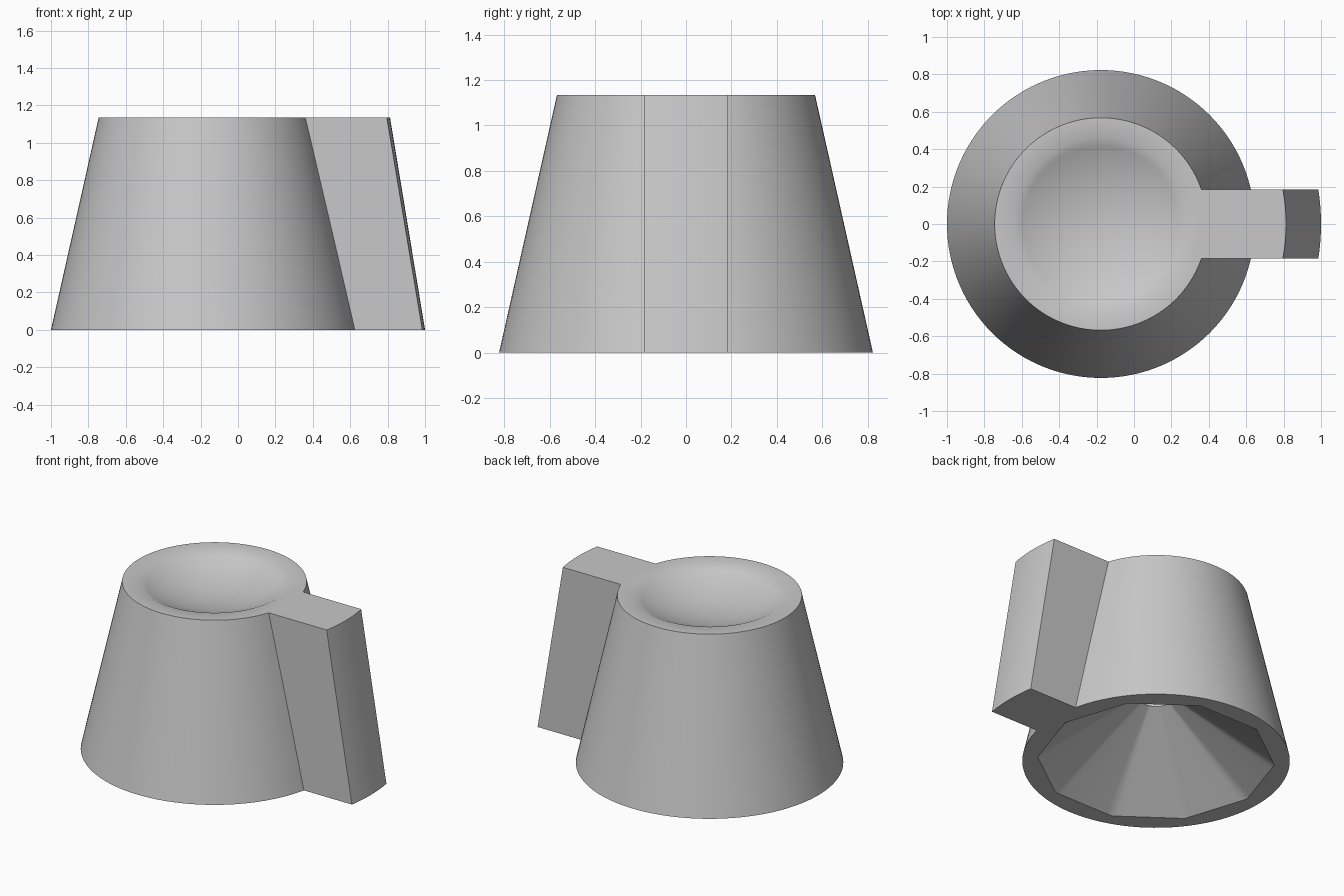
import bpy, bmesh, math

cube = bpy.data.objects.get("Cube")
if cube:
    bpy.data.objects.remove(cube, do_unlink=True)

H, CX, SEG = 1.135, -0.177, 120

grey = bpy.data.materials.new("light_grey")
grey.use_nodes = True
colour = (0.58, 0.58, 0.58, 1)
grey.diffuse_color = colour
grey.node_tree.nodes["Principled BSDF"].inputs["Base Color"].default_value = colour


def make_object(name, bm):
    bmesh.ops.recalc_face_normals(bm, faces=bm.faces[:])
    mesh = bpy.data.meshes.new(name)
    bm.to_mesh(mesh)
    bm.free()
    mesh.materials.append(grey)
    obj = bpy.data.objects.new(name, mesh)
    bpy.context.collection.objects.link(obj)
    return obj


def decagon(a):
    """Radius factor of a ten-sided outline at angle a, one corner on +x."""
    half = math.pi / 10
    return math.cos(half) / math.cos(a % (2 * half) - half)


# Tapered body: outer wall, flat lip, round dish, faceted hollow and bore
bm = bmesh.new()


def ring(r, z, shape=lambda a: 1):
    angles = [2 * math.pi * i / SEG for i in range(SEG)]
    return [bm.verts.new((CX + r * shape(a) * math.cos(a),
                          r * shape(a) * math.sin(a), z)) for a in angles]


DISH_R, SPHERE_R = 0.46, 1.0
edge = math.asin(DISH_R / SPHERE_R)
steps = 10
rings = [ring(0.11, 0.8), ring(0.11, 0.45), ring(0.73, 0, decagon),
         ring(0.823, 0), ring(0.568, H)]
for k in range(steps):
    t = edge * (1 - k / steps)
    rings.append(ring(SPHERE_R * math.sin(t),
                      H - SPHERE_R * (math.cos(t) - math.cos(edge))))
for lower, upper in zip(rings, rings[1:]):
    for i in range(SEG):
        j = (i + 1) % SEG
        bm.faces.new((lower[i], lower[j], upper[j], upper[i]))
bm.faces.new(rings[0])
# Close the dish with a fan around its lowest point
low = bm.verts.new((CX, 0, H - SPHERE_R * (1 - math.cos(edge))))
for i in range(SEG):
    bm.faces.new((rings[-1][i], rings[-1][(i + 1) % SEG], low))
body = make_object("body", bm)

# Side fin: straight sides, ends curved around the body axis
bm = bmesh.new()
W, N = 0.185, 10


def arc(r, z):
    ys = [W * (2 * i / N - 1) for i in range(N + 1)]
    return [bm.verts.new((CX + math.sqrt(r * r - y * y), y, z)) for y in ys]


loop = [arc(0.78, 0), arc(1.177, 0), arc(0.99, H), arc(0.525, H)]
for a, b in zip(loop, loop[1:] + loop[:1]):
    for i in range(N):
        bm.faces.new((a[i], a[i + 1], b[i + 1], b[i]))
for end in (0, N):
    bm.faces.new([a[end] for a in loop])
fin = make_object("fin", bm)

# Join the fin to the body as one solid
union = body.modifiers.new("join_fin", "BOOLEAN")
union.operation, union.solver, union.object = "UNION", "EXACT", fin
bpy.context.view_layer.objects.active = body
body.select_set(True)
bpy.ops.object.modifier_apply(modifier=union.name)
bpy.data.objects.remove(fin, do_unlink=True)
bpy.ops.object.shade_smooth_by_angle(angle=math.radians(35))
